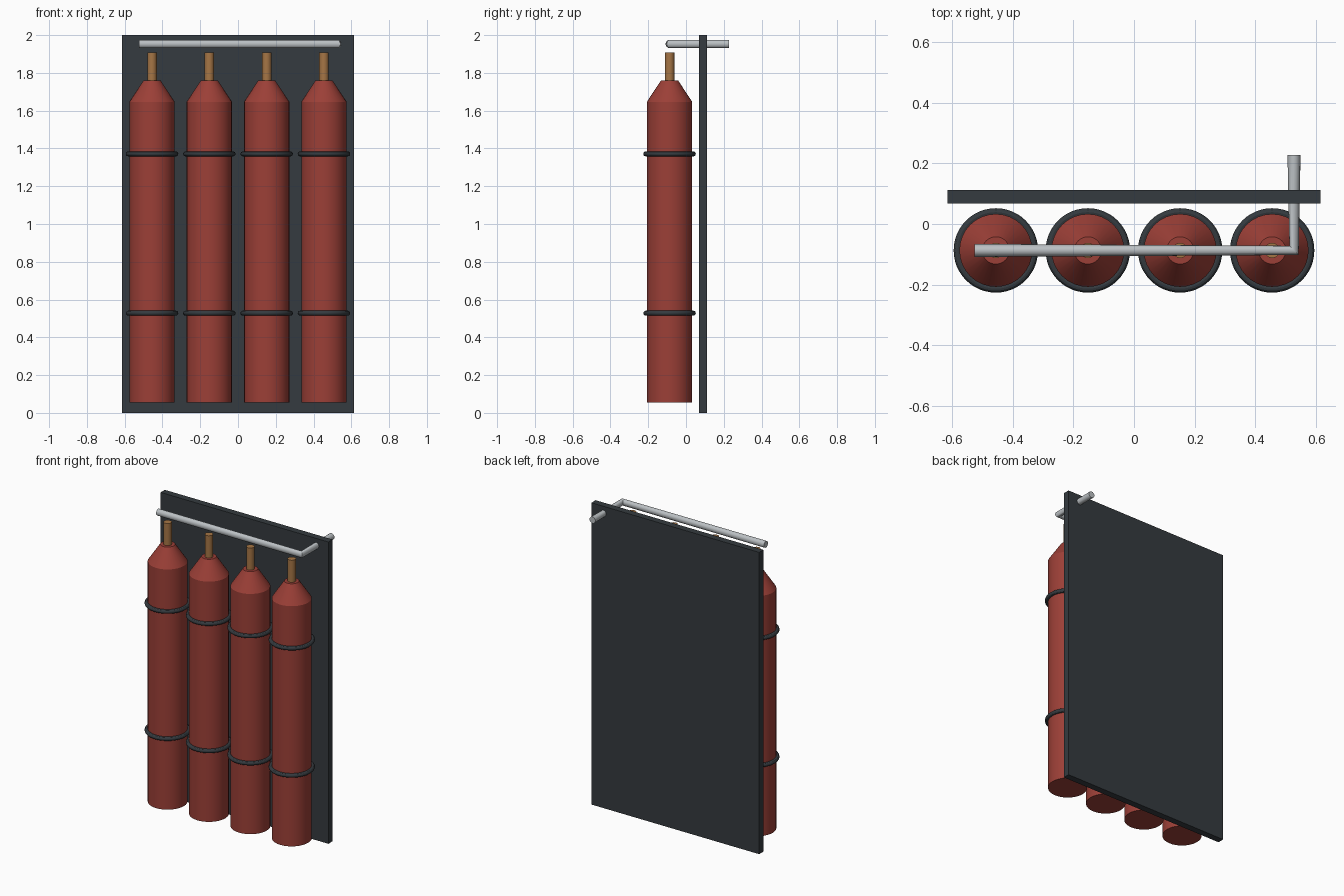
import bpy
import math

if "Cube" in bpy.data.objects:
    bpy.data.objects.remove(bpy.data.objects["Cube"])

CY = -0.087      # depth of the bottle row
BOTTLE_X = (-0.455, -0.152, 0.152, 0.455)


def material(name, color):
    m = bpy.data.materials.new(name)
    m.diffuse_color = (*color, 1)
    m.use_nodes = True
    m.node_tree.nodes["Principled BSDF"].inputs["Base Color"].default_value = m.diffuse_color
    return m


red = material("red_paint", (0.33, 0.05, 0.038))
dark = material("dark_steel", (0.035, 0.043, 0.05))
brass = material("brass", (0.38, 0.18, 0.06))
silver = material("pale_steel", (0.5, 0.53, 0.55))


def finish(name, mat, smooth=True):
    ob = bpy.context.object
    ob.name = name
    ob.data.materials.append(mat)
    if smooth:
        bpy.ops.object.shade_smooth_by_angle(angle=math.radians(30))
    return ob


def frustum(name, mat, x, z0, z1, r0, r1):
    bpy.ops.mesh.primitive_cone_add(vertices=32, radius1=r0, radius2=r1, depth=z1 - z0,
                                    location=(x, CY, (z0 + z1) / 2))
    return finish(name, mat)


# Back panel
bpy.ops.mesh.primitive_cube_add(size=1, location=(0, 0.09, 1))
bpy.context.object.scale = (1.23, 0.044, 2)
bpy.ops.object.transform_apply(location=False, rotation=False, scale=True)
finish("back_panel", dark, smooth=False)

# Gas bottles: body, shoulder, valve and two retaining rings each
for i, x in enumerate(BOTTLE_X, 1):
    frustum(f"bottle_body_{i}", red, x, 0.055, 1.647, 0.12, 0.12)
    frustum(f"bottle_shoulder_{i}", red, x, 1.647, 1.76, 0.12, 0.045)
    frustum(f"bottle_valve_{i}", brass, x, 1.755, 1.907, 0.025, 0.025)
    for level, z in (("lower", 0.528), ("upper", 1.371)):
        bpy.ops.mesh.primitive_torus_add(major_radius=0.126, minor_radius=0.013,
                                         major_segments=48, minor_segments=12,
                                         location=(x, CY, z))
        finish(f"{level}_ring_{i}", dark)

# Manifold pipe: runs along the row, then turns back through the panel
curve = bpy.data.curves.new("manifold_pipe", 'CURVE')
curve.dimensions = '3D'
curve.bevel_depth = 0.0215
curve.bevel_resolution = 6
curve.use_fill_caps = True
spline = curve.splines.new('POLY')
path = [(-0.525, CY, 1.953), (0.527, CY, 1.953), (0.527, 0.227, 1.953)]
spline.points.add(len(path) - 1)
for p, co in zip(spline.points, path):
    p.co = (*co, 1)
pipe = bpy.data.objects.new("manifold_pipe", curve)
bpy.context.collection.objects.link(pipe)
bpy.ops.object.select_all(action='DESELECT')
pipe.select_set(True)
bpy.context.view_layer.objects.active = pipe
bpy.ops.object.convert(target='MESH')
finish("manifold_pipe", silver)
